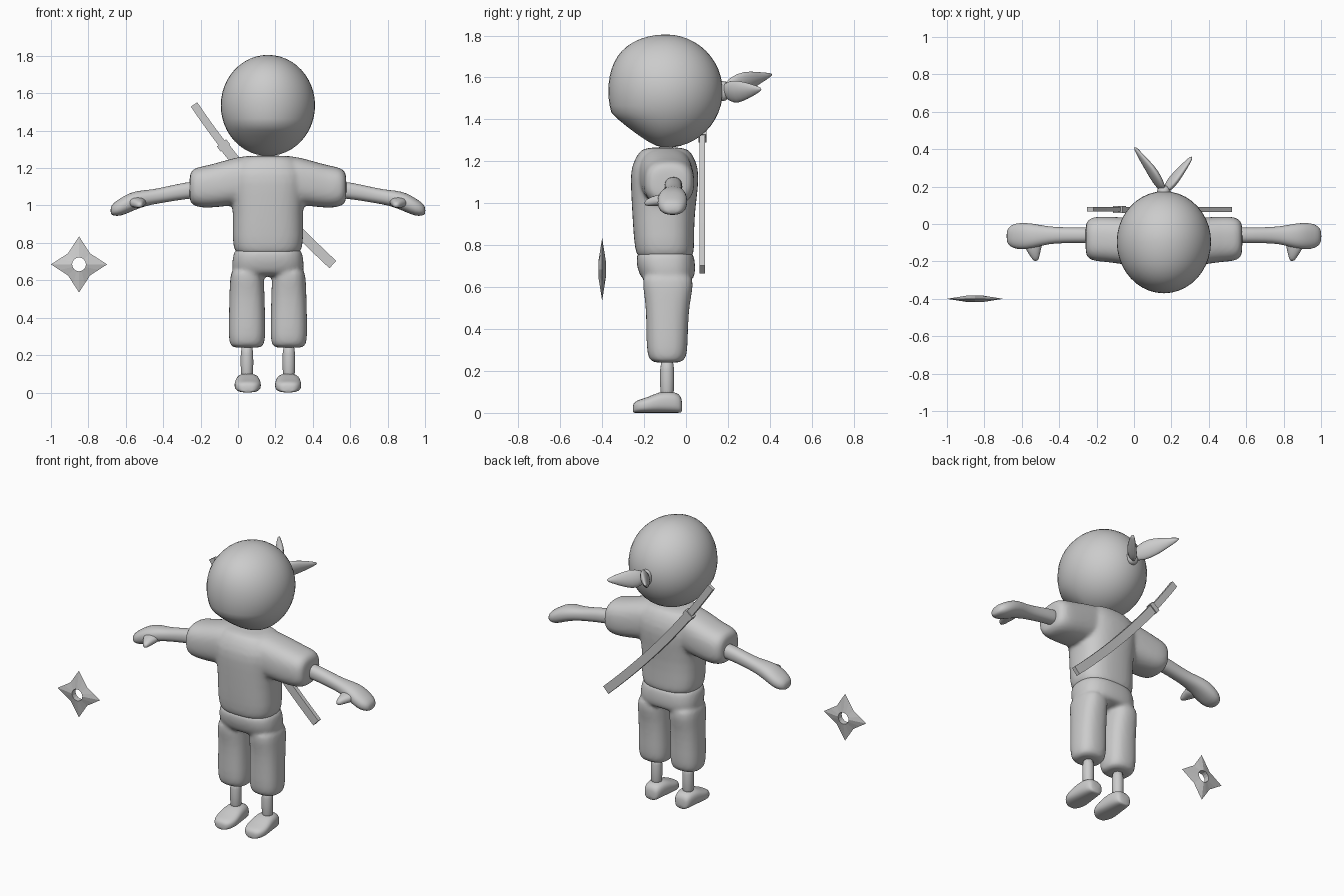
import bpy, bmesh, math
from mathutils import Vector

cube = bpy.data.objects.get("Cube")
if cube:
    bpy.data.objects.remove(cube, do_unlink=True)

GREY = bpy.data.materials.new("plain_grey")
GREY.use_nodes = True
GREY.diffuse_color = (0.6, 0.6, 0.6, 1)
GREY.node_tree.nodes["Principled BSDF"].inputs["Base Color"].default_value = (0.6, 0.6, 0.6, 1)

MID = 0.16  # body's middle plane in x
X, Y, Z = Vector((1, 0, 0)), Vector((0, 1, 0)), Vector((0, 0, 1))


def loft(bm, rings, n=20, power=2.3):
    """Skin rings given as (centre, half-axis u, half-axis v), with closed ends."""
    def bend(t):
        return math.copysign(abs(t) ** (2 / power), t)
    loops = []
    for c, u, v in rings:
        angles = [2 * math.pi * (i + 0.5) / n for i in range(n)]
        loops.append([bm.verts.new(c + u * bend(math.cos(a)) + v * bend(math.sin(a))) for a in angles])
    faces = [bm.faces.new(loops[0]), bm.faces.new(loops[-1])]
    for a, b in zip(loops, loops[1:]):
        for i in range(n):
            j = (i + 1) % n
            faces.append(bm.faces.new((a[i], a[j], b[j], b[i])))
    bmesh.ops.recalc_face_normals(bm, faces=faces)


def finish(name, bm, smooth=True, subdiv=1, fuse=False):
    me = bpy.data.meshes.new(name)
    bm.to_mesh(me)
    bm.free()
    me.materials.append(GREY)
    ob = bpy.data.objects.new(name, me)
    bpy.context.collection.objects.link(ob)
    for p in me.polygons:
        p.use_smooth = smooth
    if smooth and subdiv:
        ob.modifiers.new("round", "SUBSURF").levels = subdiv
        ob.modifiers["round"].render_levels = subdiv
    if fuse:  # melt overlapping volumes into one cloth surface
        r = ob.modifiers.new("fuse", "REMESH")
        r.mode = "VOXEL"
        r.voxel_size = 0.011
        r.use_smooth_shade = True
        s = ob.modifiers.new("soften", "SMOOTH")
        s.factor, s.iterations = 0.5, 8
    return ob


def upright(rows, x=MID):
    """Rows of z, half width, centre y, half depth."""
    return [(Vector((x, cy, z)), X * rx, Y * ry) for z, rx, cy, ry in rows]


def sideways(rows, s):
    """Rows of distance from middle, centre y, centre z, half depth, half height."""
    return [(Vector((MID + s * d, cy, cz)), Y * ry, Z * rz) for d, cy, cz, ry, rz in rows]


# Head: a ball with a flatter face and a receding chin
bm = bmesh.new()
bmesh.ops.create_uvsphere(bm, u_segments=40, v_segments=24, radius=1)
for v in bm.verts:
    x, y, z = v.co
    if y < 0:
        y *= 1.02 + 0.17 * z * z if z > -0.4 else 1.05 - 0.72 * (-0.4 - z)
    v.co = (MID + x * 0.252, -0.095 + y * 0.27, 1.535 + z * 0.27)
finish("head", bm, subdiv=0)

# Shirt: trunk with two wide sleeves
bm = bmesh.new()
loft(bm, upright([(0.73, 0.165, -0.1, 0.125), (0.76, 0.182, -0.1, 0.14), (0.82, 0.193, -0.105, 0.145),
                  (0.95, 0.187, -0.108, 0.15), (1.08, 0.2, -0.102, 0.163), (1.17, 0.215, -0.102, 0.165),
                  (1.24, 0.17, -0.1, 0.13), (1.27, 0.13, -0.1, 0.1)]), power=2.6)
for s in (-1, 1):
    loft(bm, sideways([(0.0, -0.1, 1.14, 0.13, 0.132), (0.12, -0.1, 1.14, 0.13, 0.13),
                       (0.22, -0.09, 1.12, 0.127, 0.125), (0.32, -0.08, 1.1, 0.122, 0.115),
                       (0.38, -0.08, 1.098, 0.12, 0.108), (0.412, -0.08, 1.098, 0.1, 0.09),
                       (0.42, -0.08, 1.095, 0.07, 0.06)], s), power=2.6)
finish("shirt", bm, fuse=True)

# Trousers: hips and two baggy legs
bm = bmesh.new()
loft(bm, upright([(0.62, 0.17, -0.085, 0.11), (0.65, 0.194, -0.088, 0.132), (0.7, 0.194, -0.095, 0.142),
                  (0.75, 0.185, -0.1, 0.14), (0.78, 0.17, -0.1, 0.125)]), power=2.6)
for s in (-1, 1):
    loft(bm, upright([(0.238, 0.075, -0.09, 0.06), (0.25, 0.09, -0.09, 0.085), (0.29, 0.1, -0.09, 0.099),
                      (0.4, 0.098, -0.09, 0.1), (0.52, 0.095, -0.088, 0.105), (0.6, 0.092, -0.085, 0.122),
                      (0.68, 0.085, -0.09, 0.125)], MID + s * 0.112), power=2.5)
finish("trousers", bm, fuse=True)

for s, side in ((-1, "right"), (1, "left")):
    # Bare ankle
    bm = bmesh.new()
    loft(bm, upright([(0.06, 0.034, -0.09, 0.034), (0.15, 0.034, -0.09, 0.034),
                      (0.27, 0.036, -0.09, 0.036)], MID + s * 0.112), power=2)
    finish(side + "_ankle", bm)

    # Shoe: flat sole, low toe
    bm = bmesh.new()
    rows = [(-0.018, 0.035, 0.03), (-0.03, 0.052, 0.047), (-0.08, 0.062, 0.052), (-0.13, 0.067, 0.05),
            (-0.18, 0.073, 0.038), (-0.22, 0.066, 0.032), (-0.245, 0.048, 0.027), (-0.254, 0.025, 0.018)]
    loft(bm, [(Vector((MID + s * 0.108, y, h)), X * w, Z * h) for y, w, h in rows], power=2.7)
    finish(side + "_shoe", bm)

    # Arm with closed hand and thumb
    bm = bmesh.new()
    loft(bm, sideways([(0.34, -0.06, 1.087, 0.043, 0.047), (0.44, -0.06, 1.08, 0.043, 0.045),
                       (0.54, -0.06, 1.06, 0.042, 0.042), (0.62, -0.06, 1.045, 0.047, 0.04),
                       (0.68, -0.063, 1.035, 0.062, 0.046), (0.74, -0.065, 1.016, 0.073, 0.053),
                       (0.79, -0.065, 0.99, 0.07, 0.048), (0.825, -0.065, 0.98, 0.055, 0.035),
                       (0.842, -0.065, 0.972, 0.03, 0.02)], s))
    thumb = [(0.7, -0.08, 1.02, 0.06, 0.032), (0.7, -0.13, 1.015, 0.045, 0.028),
             (0.69, -0.17, 1.008, 0.026, 0.022), (0.685, -0.2, 1.0, 0.012, 0.012)]
    loft(bm, [(Vector((MID + s * d, y, z)), X * rx, Z * rz) for d, y, z, rx, rz in thumb], n=12)
    finish(side + "_arm", bm)

# Headband knot and its two leaf-shaped tails
bm = bmesh.new()
loft(bm, [(Vector((MID, y, 1.535)), X * w, Z * h) for y, w, h in
          ((0.14, 0.03, 0.04), (0.175, 0.042, 0.055), (0.21, 0.03, 0.04))], n=12)
finish("headband_knot", bm)
tails = {
    "long_tail": [(0.16, 0.175, 1.545, 0.03), (0.125, 0.235, 1.565, 0.062), (0.085, 0.3, 1.58, 0.054),
                  (0.045, 0.35, 1.595, 0.032), (0.0, 0.415, 1.615, 0.006)],
    "short_tail": [(0.165, 0.175, 1.535, 0.03), (0.2, 0.22, 1.53, 0.062), (0.235, 0.265, 1.535, 0.052),
                   (0.275, 0.315, 1.54, 0.032), (0.312, 0.362, 1.545, 0.006)],
}
for name, rows in tails.items():
    bm = bmesh.new()
    pts = [Vector(r[:3]) for r in rows]
    along = (pts[-1] - pts[0]).normalized()
    flat = along.cross(Z).normalized()
    lean = (Z + flat * 0.25).normalized()
    loft(bm, [(p, lean * r[3], flat * (0.006 + r[3] * 0.36)) for p, r in zip(pts, rows)], n=12, power=1.8)
    finish(name, bm)


# Sword slung across the back, following a shallow arc
def sword_part(name, a, b, width, depth, steps):
    p0, p1, p2 = Vector((-0.235, 0.078, 1.54)), Vector((0.06, 0.078, 1.1)), Vector((0.507, 0.078, 0.684))
    rings = []
    for i in range(steps + 1):
        t = a + (b - a) * i / steps
        c = p0 * (1 - t) ** 2 + p1 * 2 * t * (1 - t) + p2 * t * t
        tangent = ((p1 - p0) * (1 - t) + (p2 - p1) * t).normalized()
        rings.append((c, tangent.cross(Y) * width, Y * depth))
    bm = bmesh.new()
    loft(bm, rings, n=4, power=60)
    finish(name, bm, smooth=False)


sword_part("sword_handle", 0, 0.24, 0.021, 0.012, 4)
sword_part("sword_guard", 0.235, 0.265, 0.032, 0.019, 1)
sword_part("sword_scabbard", 0.26, 1, 0.027, 0.013, 12)

# Throwing star: sharp rim, raised around a round hole
bm = bmesh.new()
hub = Vector((-0.85, -0.4, 0.685))
N = 16
rim, front, back = [], [], []
for i in range(N):
    a = 2 * math.pi * i / N
    d = X * math.cos(a) + Z * math.sin(a)
    # straight edges between points and valleys
    k = i % 4
    tip, valley = Vector((0.15, 0)), Vector((0.059, 0.059))
    f = min(k, 4 - k) / 2
    edge = tip.lerp(valley, f)
    if k == 3:
        edge.y = -edge.y
    q = math.pi / 2 * (i // 4 + (1 if k == 3 else 0))
    ex, ez = edge.x * math.cos(q) - edge.y * math.sin(q), edge.x * math.sin(q) + edge.y * math.cos(q)
    rim.append(bm.verts.new(hub + X * ex + Z * ez))
    front.append(bm.verts.new(hub + d * 0.037 - Y * 0.018))
    back.append(bm.verts.new(hub + d * 0.037 + Y * 0.018))
for i in range(N):
    j = (i + 1) % N
    for p, q in ((rim, front), (front, back), (back, rim)):
        bm.faces.new((p[i], p[j], q[j], q[i]))
bmesh.ops.recalc_face_normals(bm, faces=bm.faces[:])
finish("throwing_star", bm, smooth=False)
